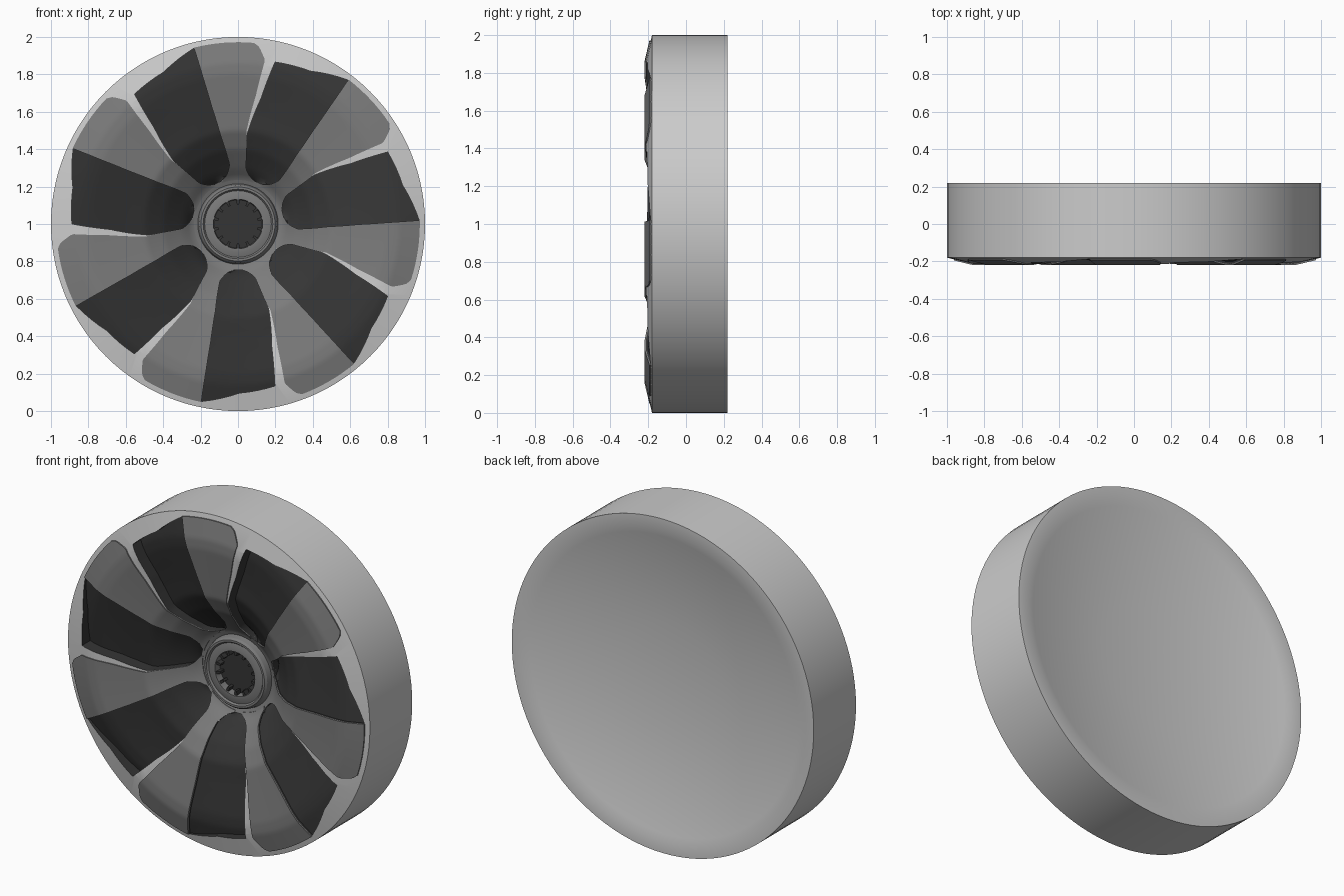
import bpy, bmesh, math

if "Cube" in bpy.data.objects:
    bpy.data.objects.remove(bpy.data.objects["Cube"])

N = 7
STEP = 360 / N


def material(name, v):
    m = bpy.data.materials.new(name)
    m.diffuse_color = (v, v, v, 1)
    m.use_nodes = True
    m.node_tree.nodes["Principled BSDF"].inputs["Base Color"].default_value = m.diffuse_color
    return m


GREY = material("dark_grey", 0.2)
BLACK = material("near_black", 0.035)


def interp(table, x):
    for (a, fa), (b, fb) in zip(table, table[1:]):
        if x <= b:
            return fa + (fb - fa) * max(0, (x - a)) / (b - a)
    return table[-1][1]


def polar(r, deg, y):
    a = math.radians(deg)
    return (r * math.sin(a), y, 1 + r * math.cos(a))


def finish(bm, name, mat=None, angle=25):
    bmesh.ops.recalc_face_normals(bm, faces=bm.faces)
    me = bpy.data.meshes.new(name)
    bm.to_mesh(me)
    bm.free()
    ob = bpy.data.objects.new(name, me)
    bpy.context.collection.objects.link(ob)
    if mat:
        me.materials.append(mat)
    smooth(ob, angle)
    return ob


def smooth(ob, angle=25):
    bpy.ops.object.select_all(action='DESELECT')
    bpy.context.view_layer.objects.active = ob
    ob.select_set(True)
    bpy.ops.object.shade_smooth_by_angle(angle=math.radians(angle))


def lathe(name, profile, mat=None, seg=112):
    bm = bmesh.new()
    rings = []
    for r, y in profile:
        if r == 0:
            rings.append([bm.verts.new((0, y, 1))] * seg)
        else:
            rings.append([bm.verts.new(polar(r, 360 * i / seg, y)) for i in range(seg)])
    for a, b in zip(rings, rings[1:]):
        for i in range(seg):
            j = (i + 1) % seg
            bm.faces.new(list(dict.fromkeys((a[i], a[j], b[j], b[i]))))
    return finish(bm, name, mat)


def slab(bm, rows, cols, front, back):
    """Closed block between two grids of points given by front(i, j), back(i, j)."""
    g = [[[bm.verts.new(f(i / rows, j / cols)) for j in range(cols + 1)]
          for i in range(rows + 1)] for f in (front, back)]
    for s in g:
        for i in range(rows):
            for j in range(cols):
                bm.faces.new((s[i][j], s[i + 1][j], s[i + 1][j + 1], s[i][j + 1]))
    border = ([(0, j) for j in range(cols)] + [(i, cols) for i in range(rows)]
              + [(rows, j) for j in range(cols, 0, -1)] + [(i, 0) for i in range(rows, 0, -1)])
    for (a, b), (c, d) in zip(border, border[1:] + border[:1]):
        bm.faces.new((g[0][a][b], g[0][c][d], g[1][c][d], g[1][a][b]))


# Front dish profile (radius, y) and outlines (radius, clockwise degrees from top)
DISH = [(0, .04), (.2, .025), (.25, .0), (.3, -.045), (.4, -.12), (.5, -.17),
        (.8, -.213), (.86, -.213), (1, -.18)]
WIN_A = [(.246, 21), (.255, 16), (.27, 12), (.3, 8), (.37, 7), (.478, 5.8), (.682, 10.4), (.888, 12.9)]
WIN_B = [(.246, 30), (.255, 35), (.27, 39), (.315, 43.4), (.478, 40.3), (.641, 38.8), (.8, 38), (.969, 37.4)]
BLADE_B = [(r, d + STEP) for r, d in WIN_A[:5]] + [(.45, 57.4), (.49, 56.5), (.689, 59.3),
                                                   (.888, 60.8), (.955, 58.2), (.972, 56.5)]
WIN_END = [(0, .888), (.5, .904), (1, .969)]


def dish(r):
    return interp(DISH, r)


# Wheel body with dished back
body = lathe("wheel_body", [(0, .13), (.34, .13), (.89, .208), (.93, .22), (1, .22)] + DISH[::-1])

# Sloped window recesses cut into the front
bm = bmesh.new()
for k in range(N):
    def place(v, u, floor):
        r = .246 + v * (interp(WIN_END, u) - .246)
        a = interp(WIN_A, r)
        deg = a + u * (interp(WIN_B, r) - a) + k * STEP
        depth = (.012 + .065 * (1 - u)) * min(1, .4 + r)
        return polar(r, deg, dish(r) + depth if floor else -.3)
    slab(bm, 40, 8, lambda v, u: place(v, u, False), lambda v, u: place(v, u, True))
cutter = finish(bm, "window_cutter", BLACK)
cutter.hide_render = True
body.data.materials.append(None)
mod = body.modifiers.new("windows", 'BOOLEAN')
mod.object = cutter
mod.operation = 'DIFFERENCE'
mod.solver = 'EXACT'
mod.material_mode = 'TRANSFER'
bpy.ops.object.select_all(action='DESELECT')
bpy.context.view_layer.objects.active = body
body.select_set(True)
bpy.ops.object.modifier_apply(modifier=mod.name)
bpy.data.objects.remove(cutter)
smooth(body)

# Raised blades between the windows
bm = bmesh.new()
for k in range(N):
    def place(v, u, lift):
        r = .235 + v * (.972 - .235)
        a = interp(WIN_B, r)
        return polar(r, a + u * (interp(BLADE_B, r) - a) + k * STEP, dish(r) - lift)
    slab(bm, 48, 8, lambda v, u: place(v, u, .007), lambda v, u: place(v, u, -.001))
finish(bm, "blades", GREY)

# Hub collar with ridge and socket
lathe("hub", [(.246, .08), (.246, .0), (.215, .012), (.208, -.02), (.198, -.032), (.186, -.032),
              (.178, -.022), (.15, -.03), (.132, -.03), (.128, .03), (0, .03)], GREY, 64)

# Splined centre socket
lathe("socket_floor", [(0, .015), (.131, .015), (.131, .03)], BLACK, 48)
bm = bmesh.new()
for k in range(14):
    d = k * 360 / 14
    slab(bm, 1, 1, lambda v, u: polar(.105 + .027 * v, d + (u - .5) * 7, -.022),
         lambda v, u: polar(.105 + .027 * v, d + (u - .5) * 7, .02))
finish(bm, "socket_splines", BLACK)
